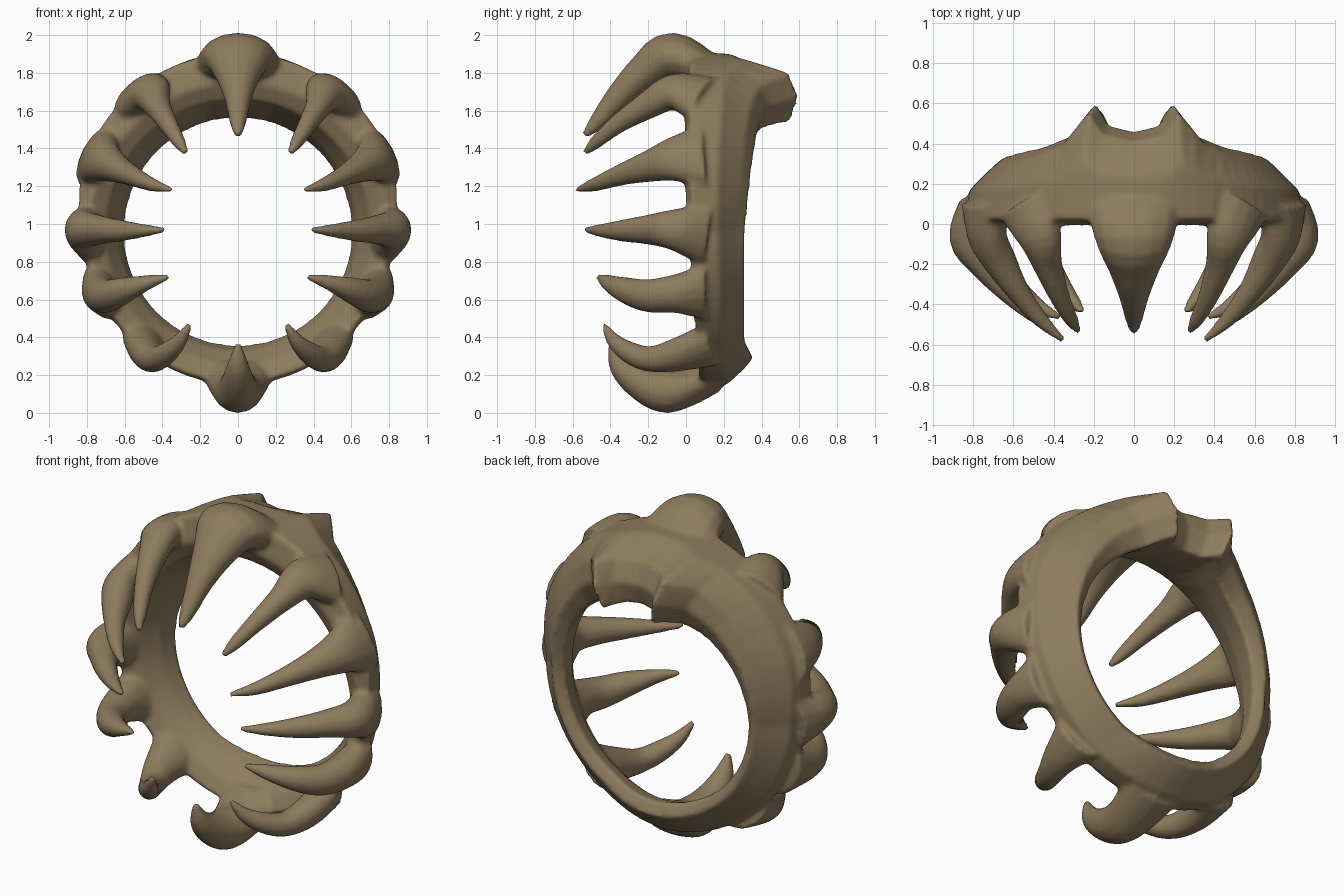
import bpy, bmesh, math
from mathutils import Vector

if "Cube" in bpy.data.objects:
    bpy.data.objects.remove(bpy.data.objects["Cube"])

CZ = 0.96          # height of the ring axis
bm = bmesh.new()


def table(keys, t):
    """Linear lookup in a list of (angle, value)."""
    for (a, va), (b, vb) in zip(keys, keys[1:]):
        if t <= b:
            return va + (vb - va) * (t - a) / (b - a)
    return keys[-1][1]


def skin(rings, closed):
    """Bridge equal-sized vertex loops."""
    n = len(rings[0])
    pairs = list(zip(rings, rings[1:]))
    if closed:
        pairs.append((rings[-1], rings[0]))
    for a, b in pairs:
        for i in range(n):
            j = (i + 1) % n
            bm.faces.new((a[i], a[j], b[j], b[i]))
    if not closed:
        bm.faces.new(rings[0][::-1])
        bm.faces.new(rings[-1])


# Jaw ring: profile varies with the angle from the top
OUT_FRONT = [(0, .97), (40, .95), (65, .92), (90, .85), (130, .83), (180, .83)]
OUT_BACK = [(0, .85), (15, .87), (25, .85), (50, .78), (90, .70), (180, .73)]
BACK_Y = [(0, .46), (10, .49), (15, .60), (25, .44), (38, .385), (60, .35),
          (90, .315), (150, .315), (168, .35), (180, .355)]
FRONT_Y = [(0, .0), (70, .0), (100, .03), (140, .06), (180, .08)]


def jaw_ring():
    rings = []
    for k in range(72):
        deg = k * 5
        t = min(deg, 360 - deg)
        of, ob = table(OUT_FRONT, t), table(OUT_BACK, t)
        yb, yf = table(BACK_Y, t), table(FRONT_Y, t)
        ym = (yf + yb) / 2
        prof = [(of - .02, yf + .02), (of * .55 + ob * .45 + .025, ym),
                (ob, yb - .05), ((ob + .61) / 2, yb), (.60, yb - .04),
                (.63, ym), (.70, yf + .04), (.79, yf - .01)]
        a = math.radians(deg)
        rings.append([bm.verts.new((r * math.sin(a), y, CZ + r * math.cos(a)))
                      for r, y in prof])
    skin(rings, True)


# Fang: tapered curved tube; points are x, y, z, radial and sideways half-widths
def fang(points, mirror=1):
    p = [Vector(q) for q in points]
    p = [p[0] * 2 - p[1]] + p + [p[-1] * 2 - p[-2]]
    path = []
    for i in range(1, len(p) - 2):
        a, b, c, d = p[i - 1:i + 3]
        for s in range(4):
            u = s / 4
            path.append(.5 * (2 * b + (c - a) * u + (2 * a - 5 * b + 4 * c - d) * u * u
                              + (3 * b - a - 3 * c + d) * u ** 3))
    path.append(p[-2])
    rings = []
    for i, q in enumerate(path):
        pos = Vector(q[:3])
        tan = Vector(path[min(i + 1, len(path) - 1)][:3]) - Vector(path[max(i - 1, 0)][:3])
        side = tan.cross(Vector((pos.x, 0, pos.z - CZ))).normalized()
        up = side.cross(tan).normalized()
        loop = []
        for j in range(14):
            a = math.tau * j / 14
            v = pos + up * math.cos(a) * q[3] + side * math.sin(a) * q[4]
            loop.append(bm.verts.new((v.x * mirror, v.y, v.z)))
        rings.append(loop)
    skin(rings, False)


TOP = [(0, .15, 1.79, .09, .25), (0, -.07, 1.885, .13, .20), (0, -.22, 1.80, .10, .13),
       (0, -.36, 1.67, .07, .075), (0, -.47, 1.54, .045, .045), (0, -.54, 1.465, .018, .02)]
BOTTOM = [(0, .15, .20, .09, .19), (0, .0, .13, .10, .15), (0, -.12, .115, .115, .12),
          (0, -.25, .165, .09, .09), (0, -.35, .25, .06, .06), (0, -.40, .365, .018, .018)]
SIDES = [
    [(.53, .1, 1.66, .09, .17), (.47, -.06, 1.70, .09, .12), (.43, -.2, 1.63, .075, .075),
     (.37, -.36, 1.53, .052, .052), (.31, -.48, 1.43, .036, .036), (.275, -.535, 1.375, .016, .016)],
    [(.74, .1, 1.36, .09, .19), (.73, -.06, 1.345, .09, .13), (.67, -.18, 1.31, .085, .09),
     (.58, -.33, 1.265, .06, .06), (.46, -.48, 1.21, .04, .038), (.35, -.58, 1.18, .016, .016)],
    [(.78, .1, .95, .09, .17), (.82, -.07, .97, .10, .11), (.74, -.2, .97, .08, .08),
     (.63, -.33, .965, .06, .06), (.5, -.45, .965, .04, .036), (.385, -.535, .97, .016, .016)],
    [(.72, .1, .64, .09, .16), (.73, -.06, .63, .095, .105), (.69, -.2, .62, .085, .09),
     (.6, -.32, .65, .07, .07), (.48, -.41, .69, .045, .04), (.365, -.465, .722, .016, .016)],
    [(.49, .13, .36, .09, .15), (.48, -.04, .31, .085, .10), (.44, -.18, .285, .07, .07),
     (.38, -.29, .315, .06, .06), (.31, -.38, .38, .042, .042), (.255, -.435, .47, .016, .016)],
]

jaw_ring()
fang(TOP)
fang(BOTTOM)
for pts in SIDES:
    for m in (1, -1):
        fang(pts, m)

# Fix winding per shell and make the object
bmesh.ops.recalc_face_normals(bm, faces=bm.faces)
mesh = bpy.data.meshes.new("fanged_jaw_ring")
bm.to_mesh(mesh)
bm.free()
jaw = bpy.data.objects.new("fanged_jaw_ring", mesh)
bpy.context.collection.objects.link(jaw)

bone = bpy.data.materials.new("brown bone")
bone.diffuse_color = (.27, .20, .11, 1)
bone.use_nodes = True
bone.node_tree.nodes["Principled BSDF"].inputs["Base Color"].default_value = bone.diffuse_color
mesh.materials.append(bone)

# Fuse the fangs into the ring and soften the joins
fuse = jaw.modifiers.new("fuse", 'REMESH')
fuse.mode = 'VOXEL'
fuse.voxel_size = .014
fuse.use_smooth_shade = True
soft = jaw.modifiers.new("soften", 'SMOOTH')
soft.factor = .5
soft.iterations = 8
